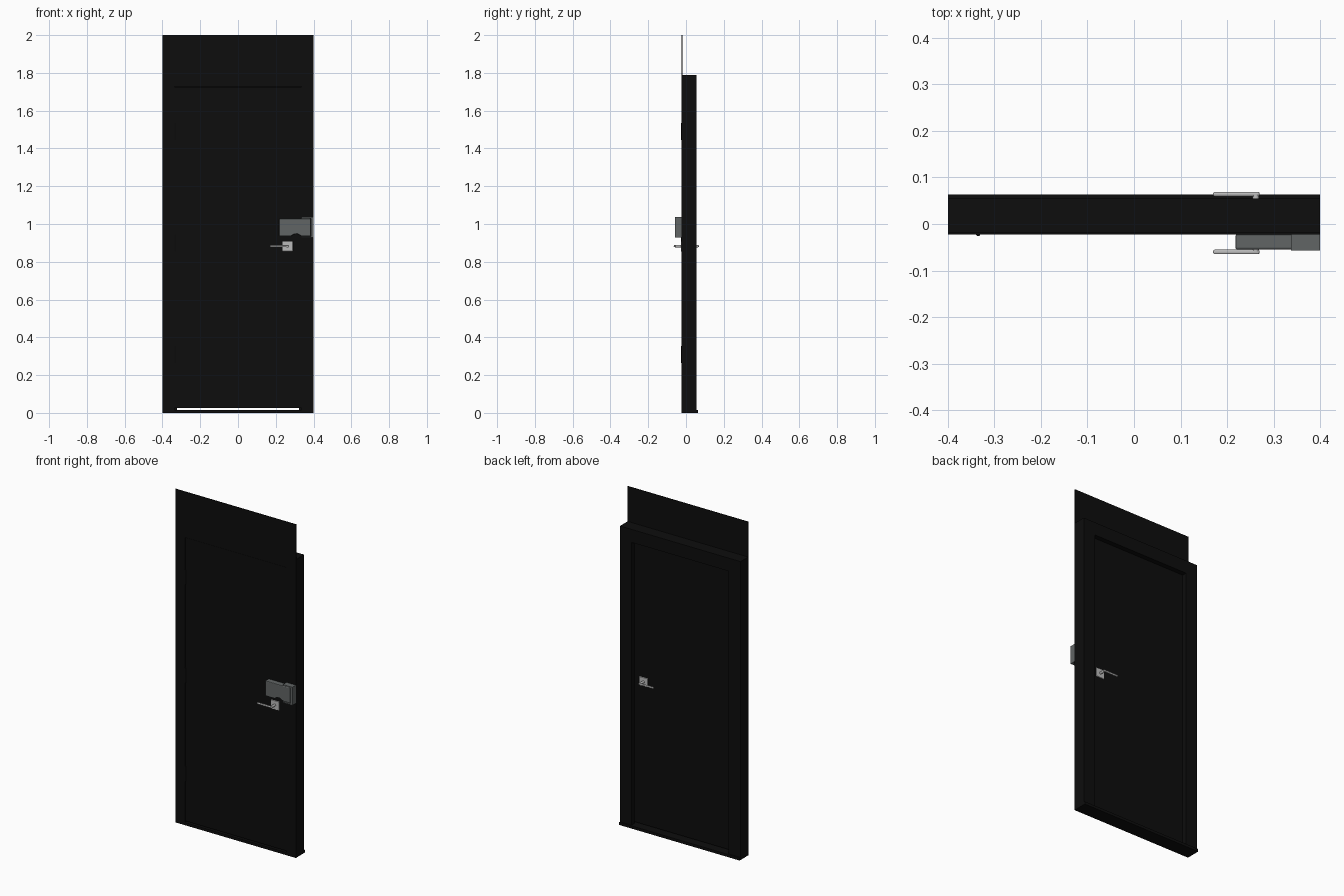
import bpy, bmesh
from math import radians, pi
from mathutils import Matrix

if "Cube" in bpy.data.objects:
    bpy.data.objects.remove(bpy.data.objects["Cube"])


def material(name, value):
    m = bpy.data.materials.new(name)
    m.diffuse_color = (*value, 1)
    m.use_nodes = True
    m.node_tree.nodes["Principled BSDF"].inputs["Base Color"].default_value = m.diffuse_color
    return m


BLACK = material("black_paint", (0.004, 0.004, 0.004))
STEEL = material("dark_steel", (0.12, 0.13, 0.13))
CHROME = material("light_metal", (0.5, 0.5, 0.5))


def finish(name, bm, mat, bevel=0, segments=3):
    bmesh.ops.recalc_face_normals(bm, faces=bm.faces)
    me = bpy.data.meshes.new(name)
    bm.to_mesh(me)
    bm.free()
    ob = bpy.data.objects.new(name, me)
    bpy.context.collection.objects.link(ob)
    me.materials.append(mat)
    if bevel:
        mod = ob.modifiers.new("bevel", 'BEVEL')
        mod.width, mod.segments, mod.limit_method = bevel, segments, 'ANGLE'
    return ob


def prism(name, points, y0, y1, mat, bevel=0, segments=3):
    """Outline in x and z, extruded along y."""
    bm = bmesh.new()
    face = bm.faces.new([bm.verts.new((x, y0, z)) for x, z in points])
    new = bmesh.ops.extrude_face_region(bm, geom=[face])["geom"]
    bmesh.ops.translate(bm, vec=(0, y1 - y0, 0),
                        verts=[v for v in new if isinstance(v, bmesh.types.BMVert)])
    return finish(name, bm, mat, bevel, segments)


def box(name, x0, x1, y0, y1, z0, z1, mat, bevel=0, segments=3):
    return prism(name, [(x0, z0), (x1, z0), (x1, z1), (x0, z1)], y0, y1, mat, bevel, segments)


def rod(name, centre, radius, length, mat, along_y=False):
    bm = bmesh.new()
    rot = Matrix.Rotation(pi / 2, 4, 'X') if along_y else Matrix()
    bmesh.ops.create_cone(bm, cap_ends=True, segments=24, radius1=radius, radius2=radius,
                          depth=length, matrix=Matrix.Translation(centre) @ rot)
    ob = finish(name, bm, mat)
    bpy.context.view_layer.objects.active = ob
    ob.select_set(True)
    bpy.ops.object.shade_smooth_by_angle(angle=radians(35))
    ob.select_set(False)
    return ob


def arch(name, half, top, inner, inner_top, y0, y1):
    """Door surround: two legs and a head."""
    return prism(name, [(-half, 0), (-half, top), (half, top), (half, 0), (inner, 0),
                        (inner, inner_top), (-inner, inner_top), (-inner, 0)], y0, y1, BLACK)


# Surround: tall thin front casing, rebated frame, inner stop and threshold
arch("front_casing", 0.4, 2.0, 0.337, 1.727, -0.023, -0.018)
arch("frame", 0.4, 1.79, 0.337, 1.727, -0.018, 0.055)
arch("door_stop", 0.337, 1.727, 0.322, 1.712, 0.026, 0.055)
box("threshold", -0.4, 0.4, -0.023, 0.063, 0, 0.016, BLACK)

# Door leaf and hinge barrels
box("door_leaf", -0.335, 0.335, -0.021, 0.025, 0.025, 1.725, BLACK)
for i, z in enumerate((0.31, 0.9, 1.49)):
    rod(f"hinge_{i}", (-0.335, -0.021, z), 0.005, 0.09, BLACK)

# Lever handles on both faces
for label, s in (("front", -1), ("back", 1)):
    def y(d): return 0.002 + s * d
    box(f"{label}_handle_plate", 0.235, 0.29, y(0.022), y(0.028), 0.855, 0.908, CHROME, 0.001, 1)
    rod(f"{label}_handle_stem", (0.262, y(0.043), 0.882), 0.007, 0.036, CHROME, True)
    box(f"{label}_lever", 0.17, 0.27, y(0.057), y(0.067), 0.877, 0.888, CHROME, 0.004)

# Rim lock body, notched along its lower edge
prism("lock_body", [(0.218, 0.936), (0.28, 0.936), (0.295, 0.945), (0.315, 0.948), (0.335, 0.936),
                    (0.385, 0.936), (0.385, 1.028), (0.218, 1.028)],
      -0.055, -0.022, STEEL, 0.004, 2)

# Keeper wrapping the end of the lock
prism("lock_keeper", [(0.337, 0.928), (0.4, 0.928), (0.4, 1.037), (0.337, 1.037),
                      (0.337, 1.029), (0.387, 1.029), (0.387, 0.935), (0.337, 0.935)],
      -0.057, -0.022, STEEL)
